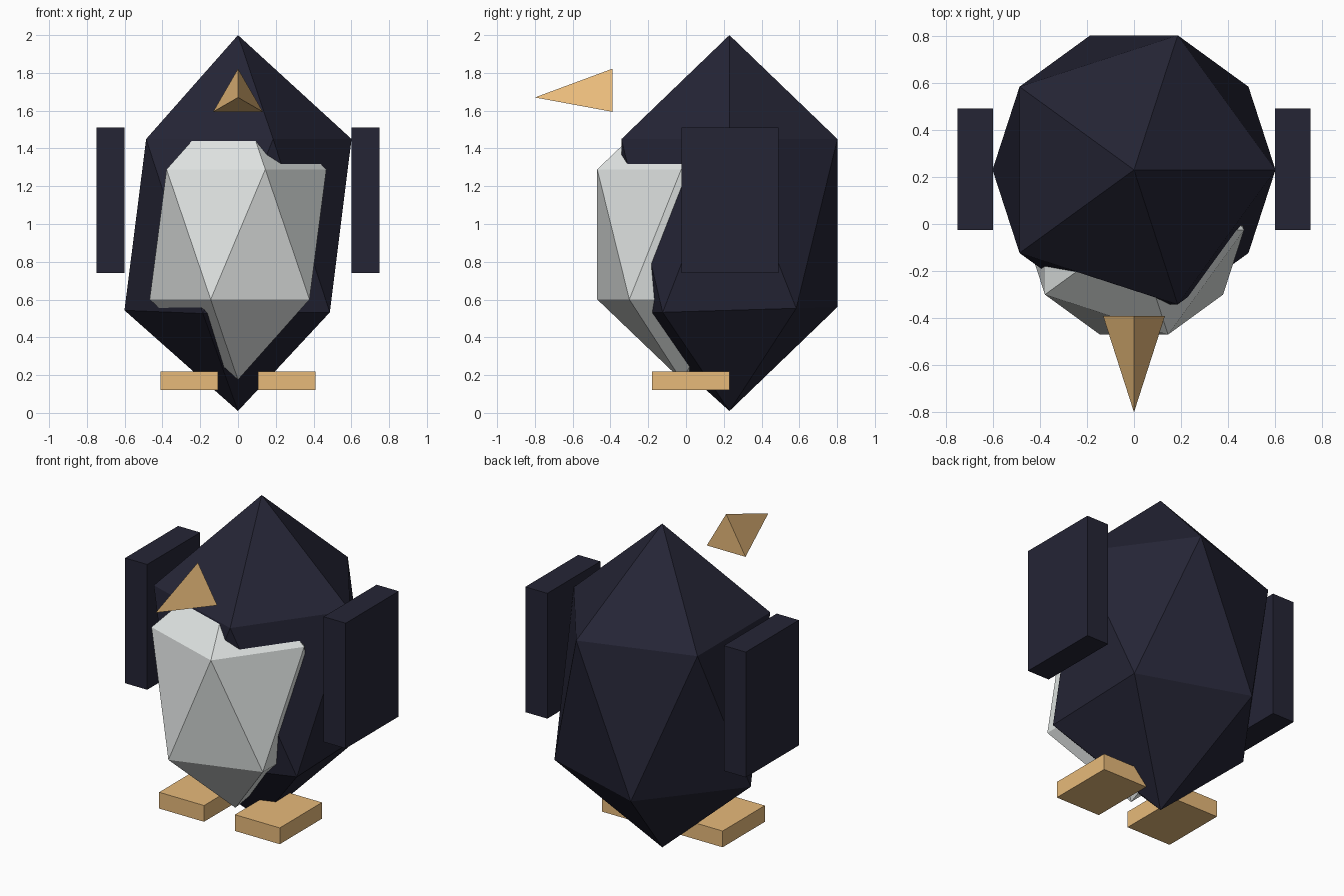
import bpy
import math
from mathutils import Vector

cube = bpy.data.objects.get("Cube")
if cube:
    bpy.data.objects.remove(cube, do_unlink=True)


def material(name, rgb):
    mat = bpy.data.materials.new(name)
    mat.use_nodes = True
    mat.diffuse_color = (*rgb, 1)
    mat.node_tree.nodes["Principled BSDF"].inputs["Base Color"].default_value = (*rgb, 1)
    return mat


NAVY = material("dark navy", (0.018, 0.018, 0.036))
WHITE = material("off white", (0.75, 0.78, 0.77))
ORANGE = material("pale orange", (0.8, 0.49, 0.195))


def finish(name, mat):
    obj = bpy.context.object
    obj.name = name
    obj.data.name = name
    obj.data.materials.append(mat)
    return obj


def faceted_ball(name, mat, center, radii):
    """Stretched twenty-sided ball with flat faces."""
    bpy.ops.mesh.primitive_ico_sphere_add(subdivisions=1, radius=1, location=center)
    obj = finish(name, mat)
    for v in obj.data.vertices:
        v.co = Vector(a * b for a, b in zip(v.co, radii))
    return obj


def block(name, mat, low, high):
    low, high = Vector(low), Vector(high)
    bpy.ops.mesh.primitive_cube_add(size=1, location=(low + high) / 2)
    obj = finish(name, mat)
    for v in obj.data.vertices:
        v.co = Vector(a * b for a, b in zip(v.co, high - low))
    return obj


# Body, with its lower ring of corners dipping slightly at the front
body = faceted_ball("body", NAVY, (0, 0.23, 1.005), (0.672, 0.672, 0.995))
for v in body.data.vertices:
    if -0.6 < v.co.z < 0:
        v.co.z += 0.03 * v.co.y - 0.017

# Belly, sunk into the front of the body
faceted_ball("belly", WHITE, (0, -0.025, 0.945), (0.523, 0.523, 0.77))

# Wings and feet
for side, s in (("left", 1), ("right", -1)):
    wing_x = sorted((0.6 * s, 0.75 * s))
    foot_x = sorted((0.105 * s, 0.41 * s))
    block(side + "_wing", NAVY, (wing_x[0], -0.025, 0.74), (wing_x[1], 0.49, 1.51))
    block(side + "_foot", ORANGE, (foot_x[0], -0.18, 0.12), (foot_x[1], 0.23, 0.22))

# Three-sided beak pointing forward, one ridge on top
bpy.ops.mesh.primitive_cone_add(vertices=3, radius1=0.152, radius2=0, depth=0.41,
                                location=(0, -0.595, 1.67),
                                rotation=(math.pi / 2, 0, 0))
finish("beak", ORANGE)
